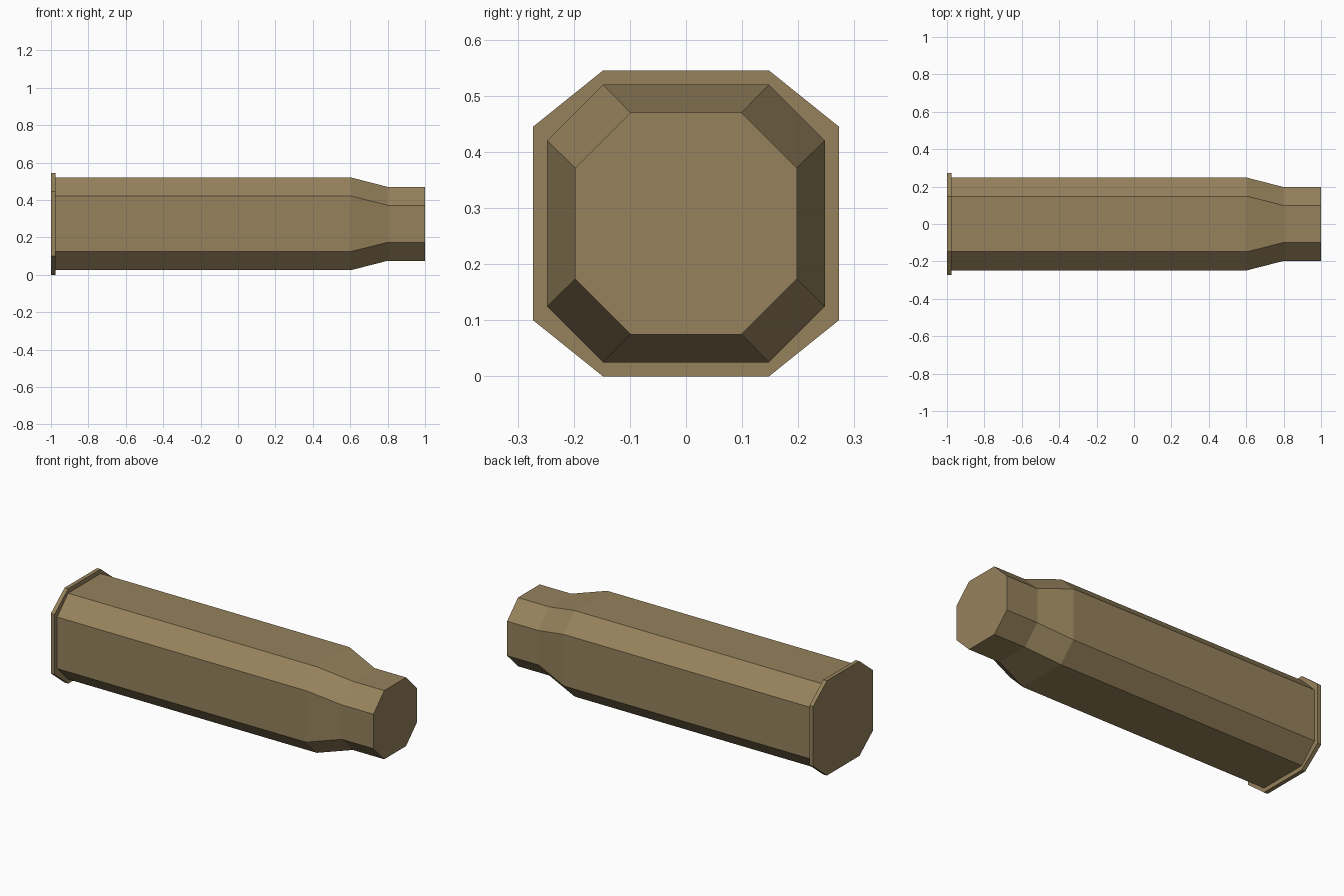
import bpy, bmesh

if "Cube" in bpy.data.objects:
    bpy.data.objects.remove(bpy.data.objects["Cube"])

CENTRE_Z = 0.2725

brass = bpy.data.materials.new("dull_brass")
brass.diffuse_color = (0.305, 0.223, 0.107, 1)
brass.use_nodes = True
brass.node_tree.nodes["Principled BSDF"].inputs["Base Color"].default_value = brass.diffuse_color


def octagon(half, flat_y, flat_z):
    """Chamfered square cross-section in the y-z plane."""
    h, a, b = half, flat_y, flat_z
    return [(h, -b), (h, b), (a, h), (-a, h), (-h, b), (-h, -b), (-a, -h), (a, -h)]


def loft(name, sections):
    """Skin octagonal sections (x, half, flat_y, flat_z) along x and cap the ends."""
    bm = bmesh.new()
    rings = [[bm.verts.new((x, y, CENTRE_Z + z)) for y, z in octagon(*size)]
             for x, *size in sections]
    for r, s in zip(rings, rings[1:]):
        for i in range(8):
            j = (i + 1) % 8
            bm.faces.new((r[i], r[j], s[j], s[i]))
    bm.faces.new(rings[0])
    bm.faces.new(rings[-1])
    bmesh.ops.recalc_face_normals(bm, faces=bm.faces)
    mesh = bpy.data.meshes.new(name)
    bm.to_mesh(mesh)
    bm.free()
    mesh.materials.append(brass)
    obj = bpy.data.objects.new(name, mesh)
    bpy.context.collection.objects.link(obj)


# Thin rim at the base
loft("base_rim", [(-1.0, 0.2725, 0.148, 0.1725),
                  (-0.977, 0.2725, 0.148, 0.1725)])

# Long casing, tapering at the shoulder to a narrower neck
loft("casing_body", [(-0.977, 0.2475, 0.148, 0.148),
                     (0.605, 0.2475, 0.148, 0.148),
                     (0.80, 0.1975, 0.099, 0.099),
                     (1.0, 0.1975, 0.099, 0.099)])
